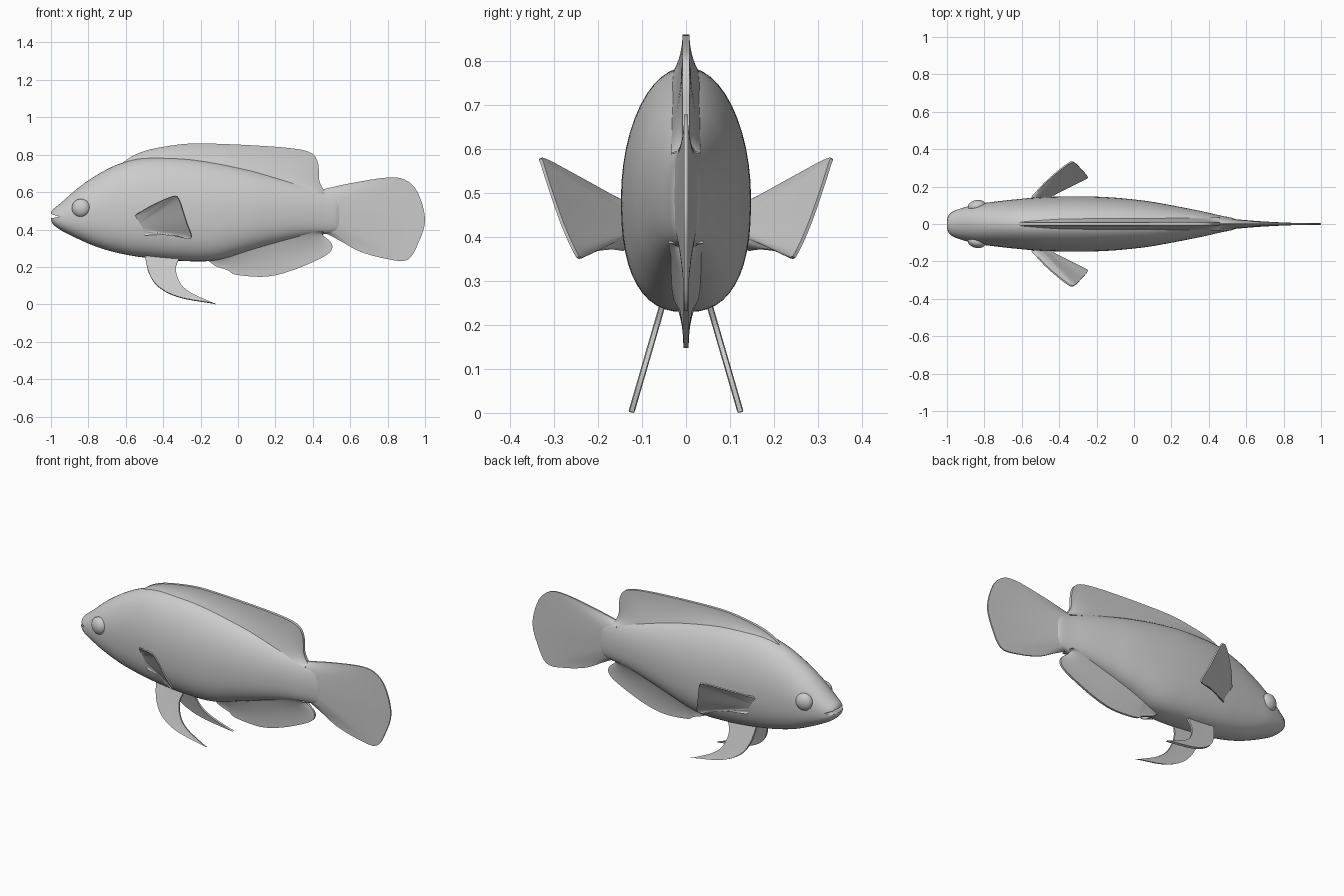
import bpy, bmesh, math
from mathutils import Vector, Matrix

if "Cube" in bpy.data.objects:
    bpy.data.objects.remove(bpy.data.objects["Cube"])


def spline(pts, n):
    """Catmull-Rom through pts, resampled to n evenly spaced points."""
    p = [Vector(q) for q in pts]
    p = [2 * p[0] - p[1]] + p + [2 * p[-1] - p[-2]]
    fine = []
    for i in range(1, len(p) - 2):
        a, b, c, d = p[i - 1:i + 3]
        for k in range(16):
            t = k / 16
            fine.append(0.5 * (2 * b + (c - a) * t + (2 * a - 5 * b + 4 * c - d) * t * t
                               + (3 * b - a - 3 * c + d) * t ** 3))
    fine.append(p[-2])
    dist = [0.0]
    for a, b in zip(fine, fine[1:]):
        dist.append(dist[-1] + (b - a).length)
    out, j = [], 0
    for i in range(n):
        s = dist[-1] * i / (n - 1)
        while j < len(dist) - 2 and dist[j + 1] < s:
            j += 1
        f = (s - dist[j]) / max(dist[j + 1] - dist[j], 1e-9)
        out.append(fine[j].lerp(fine[j + 1], min(f, 1)))
    return out


def finish(bm, name, mirror=False, angle=50):
    bmesh.ops.recalc_face_normals(bm, faces=bm.faces)
    me = bpy.data.meshes.new(name)
    bm.to_mesh(me)
    bm.free()
    ob = bpy.data.objects.new(name, me)
    bpy.context.collection.objects.link(ob)
    bpy.ops.object.select_all(action='DESELECT')
    ob.select_set(True)
    bpy.context.view_layer.objects.active = ob
    bpy.ops.object.shade_smooth_by_angle(angle=math.radians(angle))
    if mirror:
        m = ob.modifiers.new("mirror", 'MIRROR')
        m.use_axis = (False, True, False)
        m.use_mirror_merge = False
    return ob


def fin(name, root, edge, thick, tip, normal=(0, 1, 0), mirror=False, n=60, rows=10):
    """Blade between a root line and an outer edge, thinning outwards."""
    r, e = spline(root, n), spline(edge, n)
    nv = Vector(normal).normalized()
    bm = bmesh.new()
    sides = []
    for s in (1, -1):
        grid = []
        for j in range(rows + 1):
            v = j / rows
            t = tip + (thick - tip) * (1 - v) ** 2
            grid.append([bm.verts.new(a.lerp(b, v) + nv * (s * t)) for a, b in zip(r, e)])
        for j in range(rows):
            for i in range(n - 1):
                bm.faces.new((grid[j][i], grid[j][i + 1], grid[j + 1][i + 1], grid[j + 1][i]))
        sides.append(grid)
    rims = []
    for g in sides:
        rims.append(g[0] + [row[-1] for row in g[1:]] + g[-1][-2::-1] + [row[0] for row in g[-2:0:-1]])
    a, b = rims
    for i in range(len(a)):
        k = (i + 1) % len(a)
        bm.faces.new((a[i], a[k], b[k], b[i]))
    bmesh.ops.remove_doubles(bm, verts=bm.verts, dist=1e-5)
    return finish(bm, name, mirror)


def xz(pts):
    return [(x, 0, z) for x, z in pts]


# body: stations of x, top, bottom, half width
stations = [(-1, .488, .452, .02), (-.99, .507, .43, .05), (-.95, .54, .398, .075),
            (-.845, .63, .345, .105), (-.74, .70, .302, .12), (-.63, .753, .272, .132),
            (-.5, .783, .25, .143), (-.3, .783, .232, .148), (-.12, .76, .235, .142),
            (.06, .722, .285, .124), (.2, .685, .325, .1), (.35, .643, .36, .071),
            (.46, .61, .375, .046), (.53, .595, .385, .031), (.555, .56, .41, .015)]
bm = bmesh.new()
SEG = 48
rings = []
for x, top, bot, w in spline(stations, 90):
    mid = bot + (top - bot) * .46
    ring = []
    for i in range(SEG):
        c, s = math.cos(math.tau * i / SEG), math.sin(math.tau * i / SEG)
        p = 2 / (2.0 if s > 0 else 2.5)
        y = w * math.copysign(abs(c) ** p, c)
        h = (top - mid) if s > 0 else (mid - bot)
        ring.append(bm.verts.new((x, y, mid + h * math.copysign(abs(s) ** p, s))))
    rings.append(ring)
for a, b in zip(rings, rings[1:]):
    for i in range(SEG):
        k = (i + 1) % SEG
        bm.faces.new((a[i], a[k], b[k], b[i]))
bm.faces.new(rings[0])
bm.faces.new(rings[-1])
body = finish(bm, "body")

# mouth: wedge cut into the snout
bm = bmesh.new()
wedge = [[bm.verts.new((x, y, z)) for x, z in ((-1.02, .49), (-.955, .468), (-1.02, .457))]
         for y in (-.15, .15)]
bm.faces.new(wedge[0])
bm.faces.new(wedge[1])
for i in range(3):
    k = (i + 1) % 3
    bm.faces.new((wedge[0][i], wedge[0][k], wedge[1][k], wedge[1][i]))
cutter = finish(bm, "mouth_cutter")
cutter.hide_render = True
cutter.hide_set(True)
cut = body.modifiers.new("mouth", 'BOOLEAN')
cut.operation = 'DIFFERENCE'
cut.object = cutter
cut.solver = 'EXACT'

# eyes
bm = bmesh.new()
bmesh.ops.create_uvsphere(bm, u_segments=32, v_segments=16, radius=1)
bmesh.ops.transform(bm, verts=bm.verts, matrix=Matrix.Translation((-.84, .095, .515))
                    @ Matrix.Rotation(math.radians(10), 4, 'Z') @ Matrix.Diagonal((.049, .033, .049, 1)))
finish(bm, "eye", mirror=True)

# midline fins
fin("dorsal_fin",
    xz([(-.62, .74), (-.45, .765), (-.3, .765), (-.1, .74), (.06, .70), (.25, .65), (.46, .59)]),
    xz([(-.62, .755), (-.56, .795), (-.47, .828), (-.31, .855), (-.18, .86), (.06, .851), (.28, .835),
        (.39, .81), (.428, .755), (.435, .66), (.46, .61)]), .034, .008)
fin("anal_fin",
    xz([(-.16, .26), (-.05, .28), (.06, .31), (.25, .36), (.42, .39), (.46, .385)]),
    xz([(-.16, .235), (-.12, .205), (-.055, .182), (-.01, .158), (.145, .148), (.28, .178),
        (.44, .245), (.5, .29), (.495, .335), (.44, .37)]), .04, .006)
fin("tail_fin",
    xz([(.43, .595), (.46, .5), (.45, .4)]),
    xz([(.44, .612), (.6, .647), (.79, .677), (.89, .667), (.96, .60), (1, .455),
        (.965, .33), (.905, .237), (.79, .244), (.65, .283), (.545, .34), (.46, .385)]), .034, .004)

# paired fins
fin("pectoral_fin",
    [(-.55, .12, .47), (-.52, .12, .42), (-.50, .12, .38)],
    [(-.545, .145, .48), (-.46, .235, .53), (-.35, .324, .577), (-.315, .325, .56),
     (-.275, .285, .44), (-.248, .252, .365), (-.27, .238, .352), (-.33, .215, .366),
     (-.42, .17, .373), (-.495, .14, .37)], .014, .004, (-.45, .77, -.45), True)
lead = [(-.50, .27), (-.475, .165), (-.42, .09), (-.31, .037), (-.12, .003)]
trail = [(-.31, .26), (-.332, .19), (-.31, .115), (-.25, .06), (-.12, .001)]
slant = [[(x, .055 + (.24 - z) * .29, z) for x, z in line] for line in (lead, trail)]
fin("pelvic_fin", slant[0], slant[1], .007, .005, (0, 1, .29), True)
